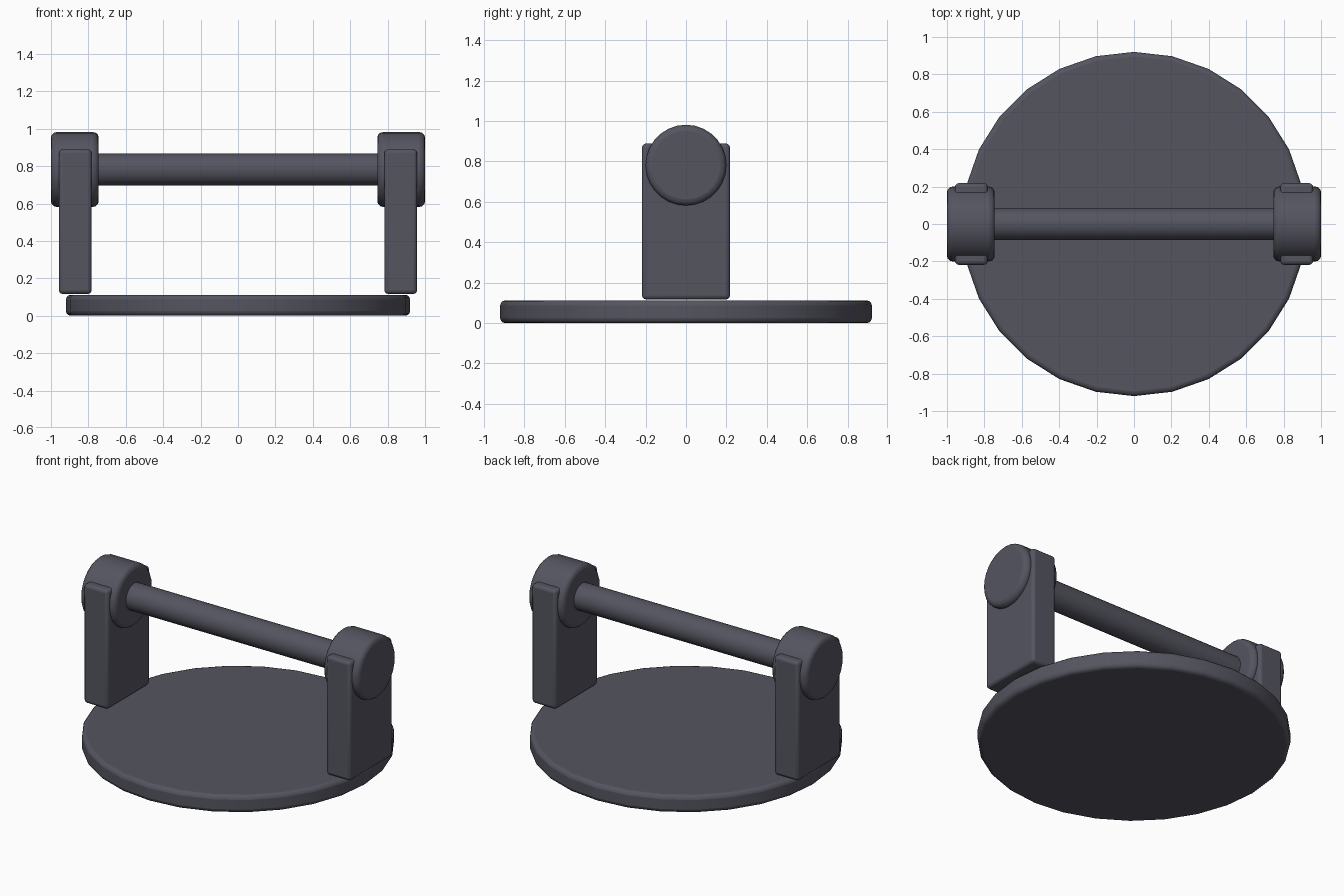
import bpy
import math

if "Cube" in bpy.data.objects:
    bpy.data.objects.remove(bpy.data.objects["Cube"], do_unlink=True)

# Single dark slate material
slate = bpy.data.materials.new("dark_slate")
slate.use_nodes = True
colour = (0.09, 0.09, 0.118, 1)
slate.diffuse_color = colour
slate.node_tree.nodes["Principled BSDF"].inputs["Base Color"].default_value = colour

AXLE_Z = 0.782


def finish(name, bevel):
    """Name the new part, colour it, round its edges and smooth it."""
    part = bpy.context.object
    part.name = name
    part.data.materials.append(slate)
    bpy.ops.object.transform_apply(location=False, rotation=True, scale=True)
    if bevel:
        mod = part.modifiers.new("rounded_edges", "BEVEL")
        mod.width = bevel
        mod.segments = 3
        mod.limit_method = "ANGLE"
        mod.angle_limit = math.radians(40)
    bpy.ops.object.shade_smooth_by_angle(angle=math.radians(35))
    return part


def cylinder(name, radius, depth, location, sides, bevel=0, along_x=False):
    turn = (0, math.pi / 2, 0) if along_x else (0, 0, 0)
    bpy.ops.mesh.primitive_cylinder_add(vertices=sides, radius=radius, depth=depth,
                                        location=location, rotation=turn)
    return finish(name, bevel)


def block(name, size, location, bevel):
    bpy.ops.mesh.primitive_cube_add(size=1, location=location)
    bpy.context.object.scale = size
    return finish(name, bevel)


# Round base plate and crossbar
cylinder("base_plate", 0.92, 0.112, (0, 0, 0.056), 28, 0.025)
cylinder("crossbar", 0.086, 1.6, (0, 0, AXLE_Z), 28, along_x=True)

# Upright and round end cap on each side
for side, label in ((1, "left"), (-1, "right")):
    block(label + "_upright", (0.175, 0.436, 0.772), (side * 0.87, 0, 0.503), 0.02)
    cylinder(label + "_end_cap", 0.2, 0.255, (side * 0.8725, 0, AXLE_Z), 28, 0.03, True)
